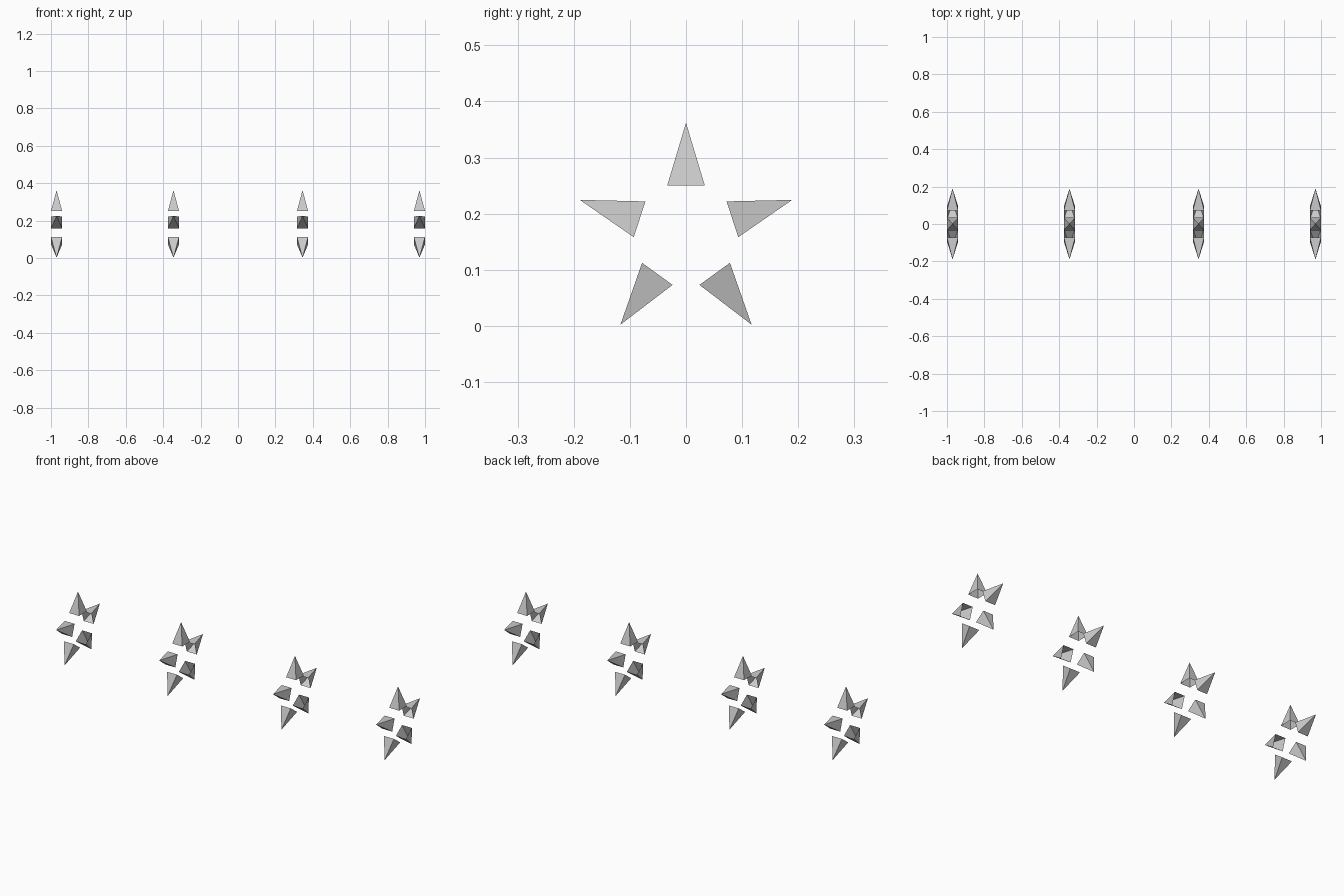
import bpy, bmesh, math
from mathutils import Matrix

if "Cube" in bpy.data.objects:
    bpy.data.objects.remove(bpy.data.objects["Cube"])

CENTRE_Z = 0.163      # height of each star's centre
TIP, BASE = 0.199, 0.087   # tip and base distance from the centre
HALF_X, HALF_W = 0.030, 0.0335


def spike(bm, angle):
    """Open four-sided pyramid pointing away from the star centre."""
    r = math.sqrt(2)
    place = (Matrix.Rotation(angle, 4, 'X')
             @ Matrix.Translation((0, 0, (TIP + BASE) / 2))
             @ Matrix.Diagonal((HALF_X, HALF_W, 1, 1))
             @ Matrix.Rotation(math.radians(45), 4, 'Z'))
    bmesh.ops.create_cone(bm, cap_ends=False, segments=4, radius1=r,
                          radius2=0, depth=TIP - BASE, matrix=place)


def star(name, x):
    bm = bmesh.new()
    for i in range(5):
        spike(bm, i * math.tau / 5)
    bmesh.ops.remove_doubles(bm, verts=bm.verts, dist=0.0005)
    bmesh.ops.recalc_face_normals(bm, faces=bm.faces)
    mesh = bpy.data.meshes.new(name)
    bm.to_mesh(mesh)
    bm.free()
    ob = bpy.data.objects.new(name, mesh)
    ob.location = (x, 0, CENTRE_Z)
    bpy.context.collection.objects.link(ob)


# Row of four five-spiked stars
for i, x in enumerate((-0.97, -0.345, 0.345, 0.97)):
    star(f"spike_star_{i + 1}", x)
